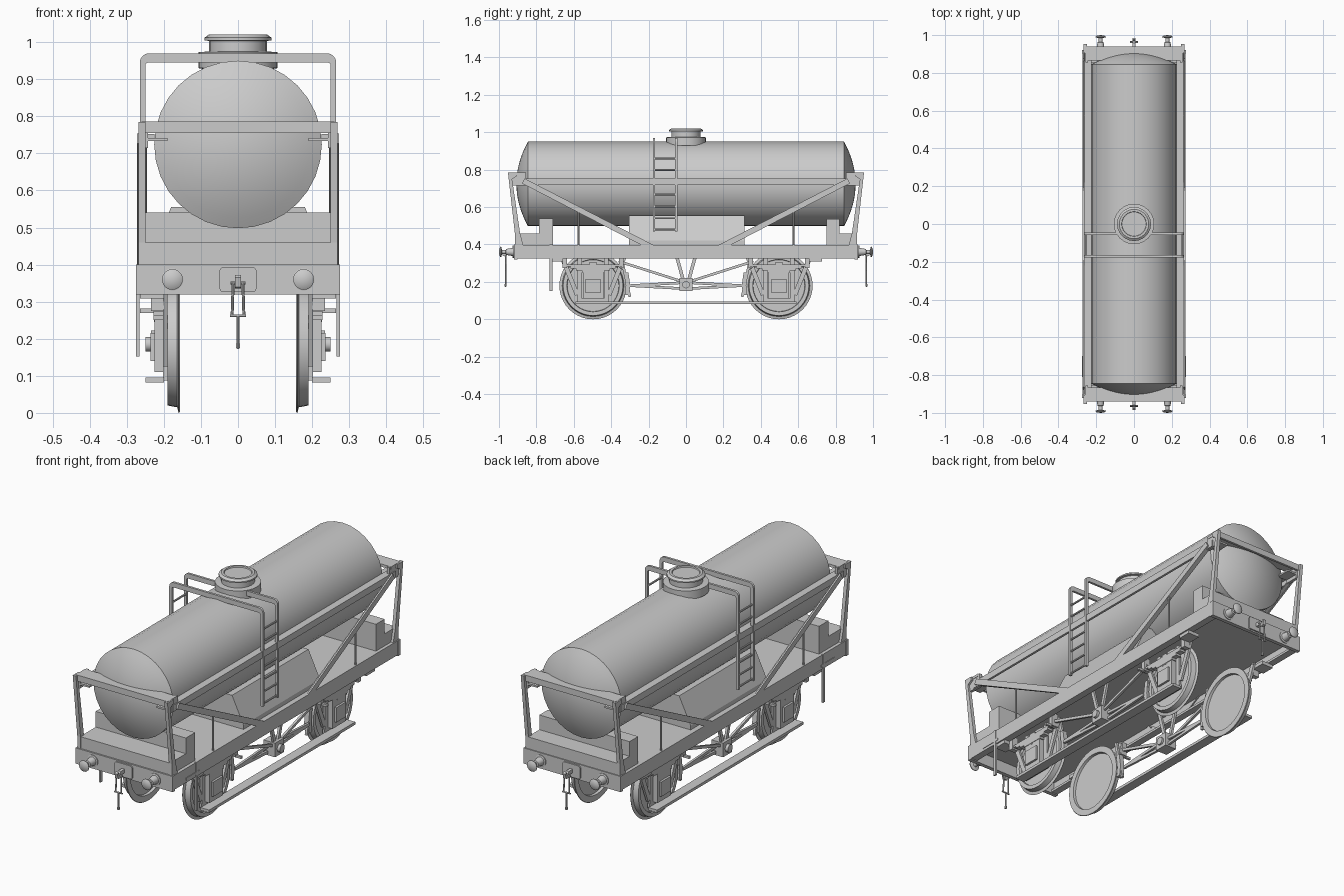
import bpy, bmesh, math
from mathutils import Vector, Matrix


def finish(name, bm, mirror="", smooth=False):
    bmesh.ops.recalc_face_normals(bm, faces=bm.faces)
    me = bpy.data.meshes.new(name)
    bm.to_mesh(me)
    bm.free()
    ob = bpy.data.objects.new(name, me)
    bpy.context.collection.objects.link(ob)
    if smooth:
        bpy.ops.object.select_all(action='DESELECT')
        ob.select_set(True)
        bpy.context.view_layer.objects.active = ob
        bpy.ops.object.shade_smooth_by_angle(angle=math.radians(35))
    if mirror:
        m = ob.modifiers.new("Mirror", 'MIRROR')
        m.use_axis = ('x' in mirror, 'y' in mirror, False)
        m.use_mirror_merge = False
    return ob


def boxes(name, ranges, mirror=""):
    bm = bmesh.new()
    for x0, x1, y0, y1, z0, z1 in ranges:
        mat = Matrix.Translation(((x0 + x1) / 2, (y0 + y1) / 2, (z0 + z1) / 2))
        bmesh.ops.create_cube(bm, size=1, matrix=mat @ Matrix.Diagonal((x1 - x0, y1 - y0, z1 - z0, 1)))
    return finish(name, bm, mirror)


def bars(name, segs, thick, width, mirror=""):
    """Rectangular bars between points: thick along x, width across the other way."""
    bm = bmesh.new()
    for p, q in segs:
        p, q = Vector(p), Vector(q)
        d = (q - p).normalized()
        x = Vector((1, 0, 0))
        x = (x - d * x.dot(d)).normalized()
        rot = Matrix((x, d.cross(x), d)).transposed().to_4x4()
        mat = Matrix.Translation((p + q) / 2) @ rot @ Matrix.Diagonal((thick, width, (q - p).length, 1))
        bmesh.ops.create_cube(bm, size=1, matrix=mat)
    return finish(name, bm, mirror)


def rods(name, segs, r, mirror="", n=10):
    bm = bmesh.new()
    for p, q in segs:
        p, q = Vector(p), Vector(q)
        rot = (q - p).to_track_quat('Z', 'Y').to_matrix().to_4x4()
        bmesh.ops.create_cone(bm, cap_ends=True, segments=n, radius1=r, radius2=r,
                              depth=(q - p).length, matrix=Matrix.Translation((p + q) / 2) @ rot)
    return finish(name, bm, mirror, True)


def lathe(name, prof, centre, axis, n=32, mirror=""):
    """Revolve (radius, height) points about an axis through centre."""
    bm = bmesh.new()
    vs = [bm.verts.new((r, 0, h)) for r, h in prof]
    es = [bm.edges.new(e) for e in zip(vs, vs[1:])]
    bmesh.ops.spin(bm, geom=vs + es, cent=(0, 0, 0), axis=(0, 0, 1), angle=math.tau, steps=n)
    bmesh.ops.remove_doubles(bm, verts=bm.verts, dist=1e-5)
    rot = Vector(axis).to_track_quat('Z', 'Y').to_matrix().to_4x4()
    bm.transform(Matrix.Translation(centre) @ rot)
    return finish(name, bm, mirror, True)


def prism(name, pts, axis, lo, hi, mirror=""):
    """Extrude an outline: axis 'y' takes (x, z) points, axis 'x' takes (y, z)."""
    bm = bmesh.new()
    f = bm.faces.new([bm.verts.new((a, lo, b) if axis == 'y' else (lo, a, b)) for a, b in pts])
    ext = bmesh.ops.extrude_face_region(bm, geom=[f])['geom']
    off = (0, hi - lo, 0) if axis == 'y' else (hi - lo, 0, 0)
    bmesh.ops.translate(bm, vec=off, verts=[v for v in ext if isinstance(v, bmesh.types.BMVert)])
    return finish(name, bm, mirror)


# tank barrel with domed ends
R, S = 0.226, 0.845
cap = [(R * math.sin(a), S + 0.062 * (math.cos(a * 0.9) - math.cos(1.41)) / (1 - math.cos(1.41)))
       for a in [i * math.pi / 16 for i in range(9)]]
cap = [(R * i / 8, S + 0.062 * (1 - (i / 8) ** 2)) for i in range(8)] + [(R, S)]
lathe("tank", [(r, -h) for r, h in cap] + cap[::-1], (0, 0, 0.724), (0, 1, 0), 32)

# filler dome with flange, neck and lid
lathe("filler_dome", [(0, 0.9), (0.08, 0.925), (0.107, 0.93), (0.107, 0.973), (0.078, 0.975),
      (0.078, 1.003), (0.09, 1.005), (0.09, 1.012), (0.078, 1.021), (0.066, 1.021),
      (0.064, 1.015), (0, 1.015)], (0, 0, 0), (0, 0, 1), 24)

# underframe
boxes("floor", [(-0.26, 0.26, -0.9, 0.9, 0.38, 0.398)])
boxes("solebar", [(0.25, 0.272, -0.905, 0.905, 0.325, 0.398), (0.235, 0.252, -0.9, 0.9, 0.325, 0.337)], "x")
boxes("buffer_beam", [(-0.275, 0.275, 0.9, 0.92, 0.32, 0.4)], "y")
boxes("end_step_front", [(-0.255, 0.255, -0.912, -0.78, 0.395, 0.46), (-0.255, 0.255, -0.785, -0.71, 0.395, 0.54)])
boxes("end_step_back", [(-0.255, 0.255, 0.8, 0.915, 0.395, 0.46), (-0.255, 0.255, 0.75, 0.82, 0.395, 0.535)])

# tank saddle
prism("saddle", [(-0.245, 0.395), (0.245, 0.395), (0.245, 0.42), (0.18, 0.555), (-0.18, 0.555), (-0.245, 0.42)],
      'y', -0.305, 0.312)

# end posts, cross plates and side rails
prism("end_post", [(0.87, 0.395), (0.915, 0.395), (0.915, 0.46), (0.952, 0.785), (0.905, 0.785),
      (0.905, 0.765), (0.93, 0.75), (0.887, 0.46)], 'x', 0.25, 0.268, "xy")
boxes("end_cross_plate", [(-0.26, 0.26, 0.865, 0.94, 0.772, 0.786), (-0.26, 0.26, 0.928, 0.94, 0.755, 0.786)], "y")
boxes("corner_bracket", [(0.19, 0.255, 0.855, 0.93, 0.733, 0.742), (0.243, 0.258, 0.855, 0.93, 0.715, 0.785)], "xy")
boxes("side_rail", [(0.25, 0.262, -0.9, 0.9, 0.718, 0.75), (0.225, 0.262, -0.9, 0.9, 0.742, 0.752)], "x")

# diagonal stays and thin uprights
bars("diagonal_stay", [((0.268, 0.87, 0.74), (0.268, 0.1, 0.342))], 0.008, 0.03, "xy")
bars("stay_flange", [((0.258, 0.868, 0.728), (0.258, 0.1, 0.333))], 0.025, 0.006, "xy")
rods("stay_upright", [((0.262, 0.575, 0.39), (0.262, 0.575, 0.58))], 0.005, "xy", 8)

# ladder hoops over the tank, and rungs
def corner(x, z, r):
    return [(x - r + r * math.cos(a), z - r + r * math.sin(a)) for a in [i * math.pi / 8 for i in range(5)]]

half = [(0.265, 0.47)] + corner(0.265, 0.97, 0.025)
inner = corner(0.25, 0.945, 0.008)[::-1] + [(0.25, 0.47)]
hoop = half + [(-x, z) for x, z in half[::-1]] + [(-x, z) for x, z in inner[::-1]] + inner[::-1][::-1]
for k, y in enumerate((-0.171, -0.052)):
    prism("ladder_hoop_%d" % k, hoop, 'y', y - 0.006, y + 0.006)
rods("ladder_rung", [((0.257, -0.171, z), (0.257, -0.052, z))
     for z in (0.48, 0.54, 0.603, 0.668, 0.733, 0.798, 0.86)], 0.005, "x", 8)

# wheels with flanges
W = 0.497
lathe("wheel", [(0, 0.17), (0.145, 0.17), (0.147, 0.157), (0.178, 0.157), (0.18, 0.16), (0.165, 0.164),
      (0.16, 0.19), (0.14, 0.19), (0.138, 0.178), (0.035, 0.178), (0.033, 0.195), (0, 0.195)],
      (0, W, 0.18), (1, 0, 0), 40, "xy")

# axle guards, boxes and springs
bars("axle_guard", [((0.196, W + s * 0.07, 0.09), (0.196, W + s * 0.07, 0.33)) for s in (-1, 1)] +
     [((0.196, W + s * 0.085, 0.13), (0.196, W + s * 0.165, 0.33)) for s in (-1, 1)] +
     [((0.196, W - 0.085, 0.1), (0.196, W + 0.085, 0.1))], 0.012, 0.024, "xy")
boxes("axle_box", [(0.195, 0.225, W - 0.055, W + 0.055, 0.11, 0.25),
                   (0.22, 0.236, W - 0.04, W + 0.04, 0.14, 0.215)], "xy")
boxes("leaf_spring", [(0.197, 0.228, W - h, W + h, z, z + 0.011)
      for h, z in ((0.06, 0.25), (0.09, 0.261), (0.12, 0.272), (0.155, 0.283))] +
      [(0.2, 0.226, W - 0.018, W + 0.018, 0.245, 0.305)], "xy")
boxes("spring_shackle", [(0.2, 0.235, W + d - 0.012, W + d + 0.012, 0.275, 0.345) for d in (-0.15, 0.15)] +
      [(0.2, 0.265, W + 0.16, W + 0.23, 0.308, 0.326)], "xy")
boxes("shackle_pin", [(0.225, 0.265, W - 0.156, W - 0.144, 0.27, 0.282)], "xy")

# long tie board joining the axle guards
boxes("tie_board", [(0.2, 0.25, -0.59, 0.59, 0.082, 0.096)], "x")

# brake gear: hangers, pivot block, rods and shoes
bars("brake_hanger", [((0.215, s * 0.065, 0.39), (0.215, s * 0.012, 0.2)) for s in (-1, 1)], 0.012, 0.018, "x")
boxes("brake_pivot", [(0.17, 0.235, -0.036, 0.036, 0.15, 0.222)], "x")
rods("brake_pin", [((0.16, 0, 0.185), (0.25, 0, 0.185))], 0.02, "x", 12)
bars("brake_lever", [((0.215, 0.03, 0.205), (0.215, 0.36, 0.31)), ((0.19, 0.03, 0.195), (0.19, 0.3, 0.18)),
     ((0.19, 0.03, 0.165), (0.19, 0.3, 0.18)), ((0.178, 0.3, 0.12), (0.178, 0.345, 0.33))], 0.012, 0.014, "xy")
prism("brake_shoe", [(0.305, 0.13), (0.328, 0.13), (0.322, 0.18), (0.33, 0.25), (0.308, 0.25), (0.298, 0.18)],
      'x', 0.165, 0.19, "xy")

# brake lever guides at the front corners
boxes("lever_guide", [(0.266, 0.275, -0.73, -0.714, 0.152, 0.4), (0.262, 0.275, -0.81, -0.7, 0.338, 0.35)], "x")

# buffers
lathe("buffer", [(0, 0.915), (0.03, 0.918), (0.03, 0.924), (0.022, 0.926), (0.016, 0.962), (0.01, 0.964),
      (0.01, 0.984), (0.028, 0.988), (0.028, 0.992), (0.018, 0.998), (0, 1.0)],
      (0.177, 0, 0.36), (0, 1, 0), 20, "xy")

# coupling plate, hook and hanging links
prism("coupling_plate", [(-0.045, 0.327), (0.045, 0.327), (0.05, 0.335), (0.05, 0.385), (0.042, 0.394),
      (-0.042, 0.394), (-0.05, 0.385), (-0.05, 0.335)], 'y', 0.915, 0.927, "y")
prism("coupling_hook", [(0.92, 0.35), (0.95, 0.35), (0.965, 0.335), (0.98, 0.34), (0.985, 0.365), (0.976, 0.372),
      (0.97, 0.353), (0.958, 0.368), (0.92, 0.37)], 'x', -0.008, 0.008, "y")
rods("coupling_link", [((s * 0.016, 0.965, 0.26), (s * 0.013, 0.962, 0.352)) for s in (-1, 1)] +
     [((-0.02, 0.962, 0.35), (0.02, 0.962, 0.35)), ((-0.022, 0.965, 0.262), (0.022, 0.965, 0.262)),
      ((0, 0.965, 0.262), (0, 0.965, 0.185))], 0.004, "y", 8)
lathe("coupling_weight", [(0, 0.172), (0.006, 0.175), (0.006, 0.187), (0, 0.19)], (0, 0.965, 0), (0, 0, 1), 10, "y")
